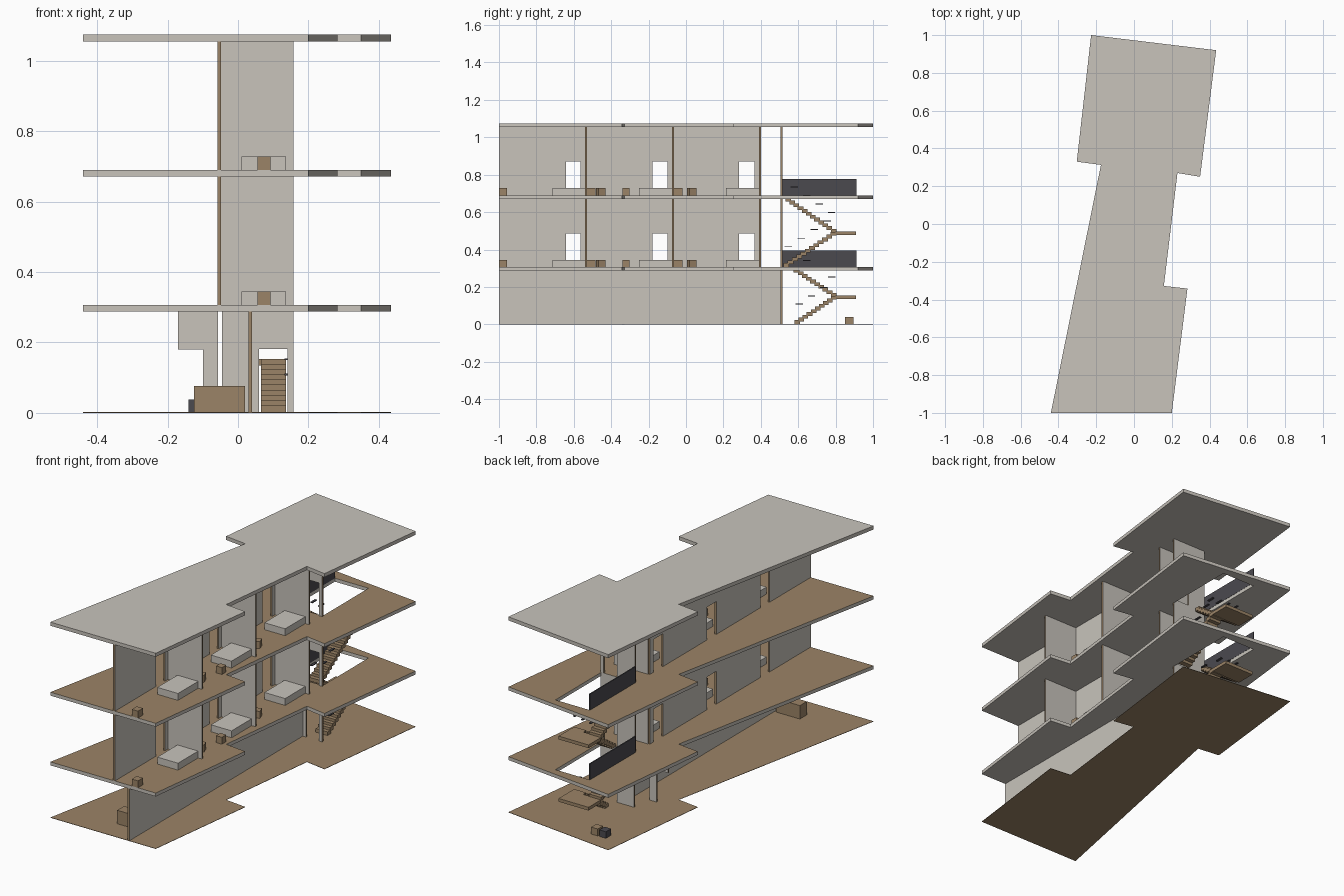
import bpy, bmesh, math
from mathutils import Vector, Matrix

cube = bpy.data.objects.get("Cube")
if cube:
    bpy.data.objects.remove(cube, do_unlink=True)


def material(name, color):
    m = bpy.data.materials.new(name)
    m.use_nodes = True
    m.diffuse_color = (*color, 1)
    m.node_tree.nodes["Principled BSDF"].inputs["Base Color"].default_value = (*color, 1)
    return m


PLASTER = material("pale plaster", (0.58, 0.55, 0.50))
WOOD = material("brown wood", (0.33, 0.23, 0.135))
DARK = material("dark metal", (0.07, 0.067, 0.078))


def finish(name, bm, mats):
    bmesh.ops.recalc_face_normals(bm, faces=bm.faces)
    mesh = bpy.data.meshes.new(name)
    for m in mats:
        mesh.materials.append(m)
    bm.to_mesh(mesh)
    bm.free()
    ob = bpy.data.objects.new(name, mesh)
    bpy.context.collection.objects.link(ob)
    return ob


def prism(name, loops, axis, low, high, mats, rule):
    """Extrude flat loops (outline, then holes) along an axis; rule picks each face's material."""
    bm = bmesh.new()

    def place(a, b):
        co = [a, b]
        co.insert(axis, low)
        return bm.verts.new(co)

    for loop in loops:
        vs = [place(a, b) for a, b in loop]
        for i, v in enumerate(vs):
            bm.edges.new((v, vs[i - 1]))
    bmesh.ops.triangle_fill(bm, edges=bm.edges[:], use_beauty=True)
    out = bmesh.ops.extrude_face_region(bm, geom=bm.faces[:])
    step = Vector((0, 0, 0))
    step[axis] = high - low
    bmesh.ops.translate(bm, vec=step, verts=[g for g in out["geom"] if isinstance(g, bmesh.types.BMVert)])
    bmesh.ops.recalc_face_normals(bm, faces=bm.faces)
    for f in bm.faces:
        f.material_index = rule(f.normal)
    return finish(name, bm, mats)


def boxes(name, spans, mat, turn=0):
    """One object made of boxes, each given as x, y and z ranges."""
    bm = bmesh.new()
    for span in spans:
        size = [b - a for a, b in span]
        mid = Vector([(a + b) / 2 for a, b in span])
        mtx = Matrix.Translation(mid) @ Matrix.Rotation(math.radians(turn), 4, 'Z') @ Matrix.Diagonal((*size, 1))
        bmesh.ops.create_cube(bm, size=1, matrix=mtx)
    return finish(name, bm, [mat])


def wall(name, axis, at, start, end, z0, z1, doors=()):
    """Upright wall with door notches; its narrow edges and jambs are wood."""
    pts = [(start, z0)]
    for a, b in doors:
        pts += [(a, z0), (a, z0 + 0.18), (b, z0 + 0.18), (b, z0)]
    pts += [(end, z0), (end, z1), (start, z1)]
    return prism(name, [pts], axis, at - 0.005, at + 0.005, [PLASTER, WOOD],
                 lambda n: 0 if abs(n[axis]) > 0.5 else 1)


# Floor plates and roof
outline = [(-0.44, -1), (0.20, -1), (0.283, -0.342), (0.158, -0.328), (0.23, 0.27),
           (0.35, 0.25), (0.435, 0.92), (-0.227, 1), (-0.303, 0.33), (-0.175, 0.313)]
stairwell = [(-0.05, 0.515), (0.155, 0.515), (0.155, 0.912), (-0.05, 0.912)]
wood_top = lambda n: 1 if n.z > 0.5 else 0
prism("ground_floor", [outline], 2, 0, 0.002, [WOOD], lambda n: 0)
FLOORS = [(0.288, 0.307), (0.671, 0.69)]
for i, (low, high) in enumerate(FLOORS):
    prism(f"floor_slab_{i + 1}", [outline, stairwell], 2, low, high, [PLASTER, WOOD], wood_top)
prism("roof_slab", [outline], 2, 1.055, 1.075, [PLASTER], lambda n: 0)

# Ground storey walls
wall("ground_spine_wall", 0, 0.035, -1, 0.51, 0.002, 0.288)
wall("ground_stair_wall", 1, 0.51, -0.045, 0.158, 0.002, 0.288, [(0.06, 0.14)])
prism("ground_side_wall", [[(-0.10, 0.002), (-0.057, 0.002), (-0.057, 0.288), (-0.17, 0.288),
                            (-0.17, 0.18), (-0.10, 0.18)]], 1, 0.39, 0.40, [PLASTER, WOOD],
      lambda n: 0 if abs(n.y) > 0.5 else 1)

# Upper storeys: spine wall, cross walls and furniture
DOORS = [(-0.642, -0.565), (-0.18, -0.1), (0.283, 0.365)]
for i, (z, top) in enumerate([(FLOORS[0][1], FLOORS[1][0]), (FLOORS[1][1], 1.055)]):
    s = f"_{i + 1}"
    wall("spine_wall" + s, 0, -0.053, -1, 0.395, z, top, DOORS)
    for j, y in enumerate((-0.535, -0.07, 0.395)):
        wall(f"cross_wall_{j + 1}" + s, 1, y, -0.048, 0.158, z, top)
        boxes(f"bed_{j + 1}" + s, [((0.01, 0.136), (y - 0.18, y - 0.005), (z, z + 0.038))], PLASTER)
    wall("stair_wall" + s, 1, 0.51, -0.05, 0.158, z, top, [(0.06, 0.14)])
    h = (z, z + 0.038)
    boxes("cabinets" + s, [((-0.04, 0), (y, y + 0.045), h) for y in (-0.53, -0.065)], WOOD)
    boxes("stools" + s, [((0.055, 0.092), (-1, -0.957), h), ((0.105, 0.14), (-0.34, -0.302), h)], WOOD)
    boxes("turned_stools" + s, [((0.075, 0.115), (y, y + 0.04), h) for y in (-0.475, 0.01)], WOOD, 20)
    boxes("stair_guard" + s, [((-0.055, -0.049), (0.515, 0.912), (z, z + 0.088))], DARK)


# Staircases: flight up, landing, return flight, stepped handrails
def staircase(name, z0, z1, y_start, y_end, y_back, steps):
    landing = (z0 + z1) / 2
    treads, rails = [], []
    for k in range(steps):
        t = k / steps
        for x, ya, yb, za, zb in ((0.065, y_start, y_end, z0, landing),
                                  (-0.045, y_end, y_back, landing, z1)):
            y = ya + (yb - ya) * t
            y2 = ya + (yb - ya) * (t + 1 / steps)
            z = za + (zb - za) * t
            span = (min(y, y2) - 0.004, max(y, y2) + 0.004)
            treads.append(((x, x + 0.072), span, (z, z + 0.02)))
            if k % 3 == 1:
                rx = 0.132 if x > 0 else -0.045
                rails.append(((rx, rx + 0.012), (y - 0.02, y + 0.02), (z + 0.09, z + 0.095)))
    treads.append(((-0.045, 0.137), (y_end, 0.91), (landing - 0.012, landing + 0.006)))
    boxes(name + "_steps", treads, WOOD)
    boxes(name + "_handrail", rails, DARK)


staircase("lower_stair", 0.002, 0.292, 0.585, 0.80, 0.58, 10)
staircase("upper_stair", FLOORS[0][1], 0.672, 0.525, 0.80, 0.535, 12)

# Ground storey furniture
boxes("reception_desk", [((-0.125, 0.02), (-0.87, -0.81), (0.002, 0.076))], WOOD)
boxes("wood_crate", [((-0.09, -0.05), (0.85, 0.895), (0.002, 0.04))], WOOD)
boxes("dark_crate", [((-0.14, -0.1), (0.85, 0.895), (0.002, 0.038))], DARK)
